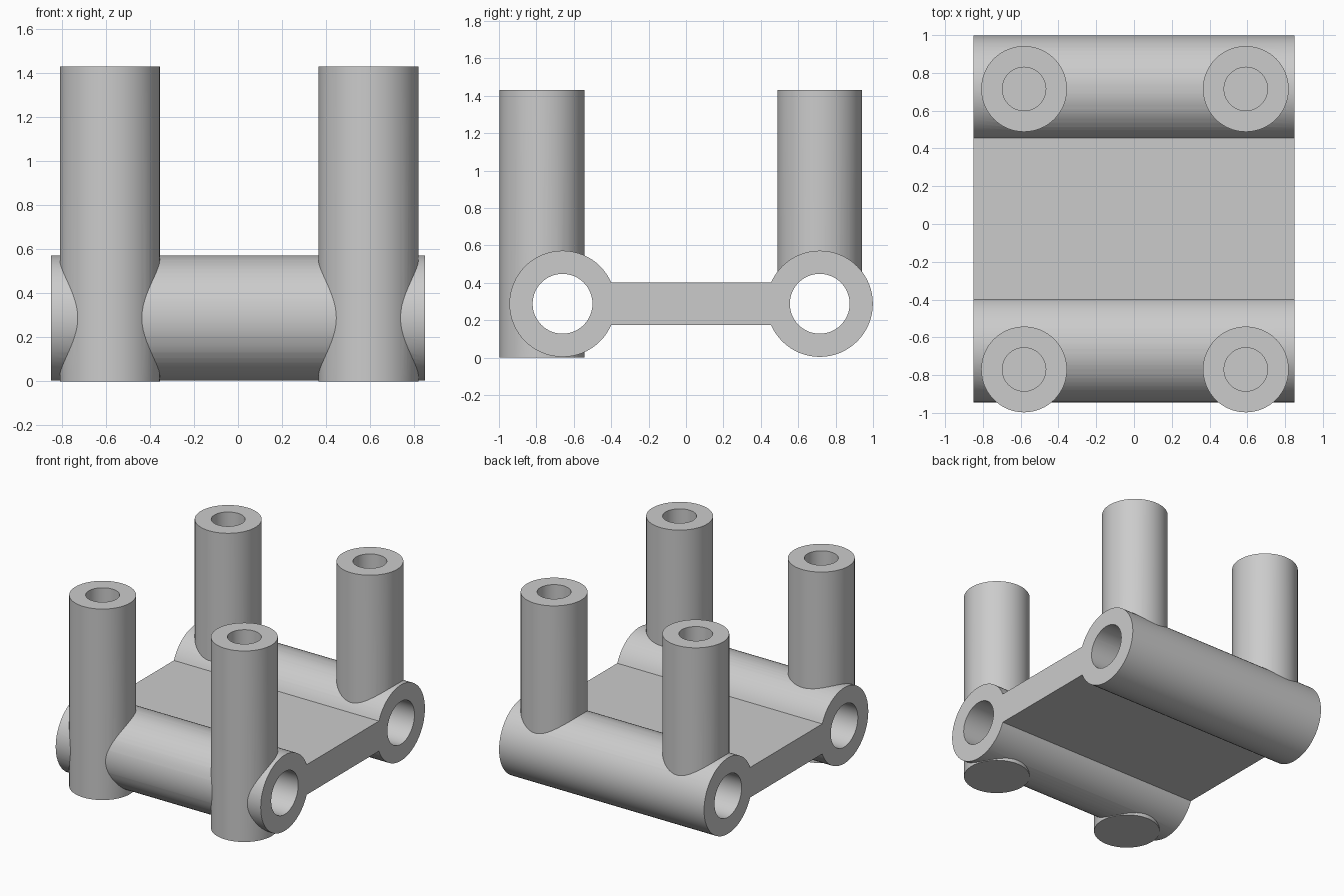
import bpy
import math

cube = bpy.data.objects.get("Cube")
if cube:
    bpy.data.objects.remove(cube, do_unlink=True)

# Overall dimensions
HALF_X = 0.849
AXLE_Z = 0.288
FRONT_Y, REAR_Y = -0.66, 0.715
TUBE_R, BORE_R = 0.284, 0.16
POST_R, HOLE_R = 0.227, 0.115
POST_TOP, HOLE_FLOOR = 1.43, 0.57
POST_XS = (-0.582, 0.592)
SIDES = 64

grey = bpy.data.materials.new("plain grey")
grey.use_nodes = True
colour = (0.6, 0.6, 0.6, 1)
grey.diffuse_color = colour
grey.node_tree.nodes["Principled BSDF"].inputs["Base Color"].default_value = colour


def cylinder(name, radius, length, centre, along_x=False):
    bpy.ops.mesh.primitive_cylinder_add(
        vertices=SIDES, radius=radius, depth=length, location=centre,
        rotation=(0, math.pi / 2 if along_x else 0, 0))
    obj = bpy.context.object
    obj.name = name
    obj.data.materials.append(grey)
    return obj


def upright(name, radius, x, y, bottom, top):
    return cylinder(name, radius, top - bottom, (x, y, (bottom + top) / 2))


def combine(target, tool, operation):
    mod = target.modifiers.new(operation.lower(), 'BOOLEAN')
    mod.operation = operation
    mod.solver = 'EXACT'
    mod.object = tool
    bpy.context.view_layer.objects.active = target
    bpy.ops.object.modifier_apply(modifier=mod.name)
    bpy.data.objects.remove(tool, do_unlink=True)


# Flat plate joining the two tubes
bpy.ops.mesh.primitive_cube_add(size=1, location=(0, (FRONT_Y + REAR_Y) / 2, AXLE_Z))
frame = bpy.context.object
frame.name = "tube_frame"
frame.scale = (2 * HALF_X, REAR_Y - FRONT_Y, 0.225)
bpy.ops.object.transform_apply(location=True, rotation=True, scale=True)
frame.data.materials.append(grey)

# Cross tubes
for name, y in (("front_tube", FRONT_Y), ("rear_tube", REAR_Y)):
    combine(frame, cylinder(name, TUBE_R, 2 * HALF_X, (0, y, AXLE_Z), True), 'UNION')

# Posts: the front pair reaches the ground, the rear pair stands on its tube
post_rows = (("front_post", -0.77, 0), ("rear_post", REAR_Y, AXLE_Z))
for name, y, bottom in post_rows:
    for x in POST_XS:
        combine(frame, upright(name, POST_R, x, y, bottom, POST_TOP), 'UNION')

# Bores through the tubes
for y in (FRONT_Y, REAR_Y):
    combine(frame, cylinder("bore", BORE_R, 2 * HALF_X + 0.2, (0, y, AXLE_Z), True),
            'DIFFERENCE')

# Blind holes in the post tops
for name, y, bottom in post_rows:
    for x in POST_XS:
        combine(frame, upright("hole", HOLE_R, x, y, HOLE_FLOOR, POST_TOP + 0.1),
                'DIFFERENCE')

# Smooth curved walls with sharp rims
bpy.ops.object.select_all(action='DESELECT')
frame.select_set(True)
bpy.context.view_layer.objects.active = frame
bpy.ops.object.shade_smooth_by_angle(angle=math.radians(25))
